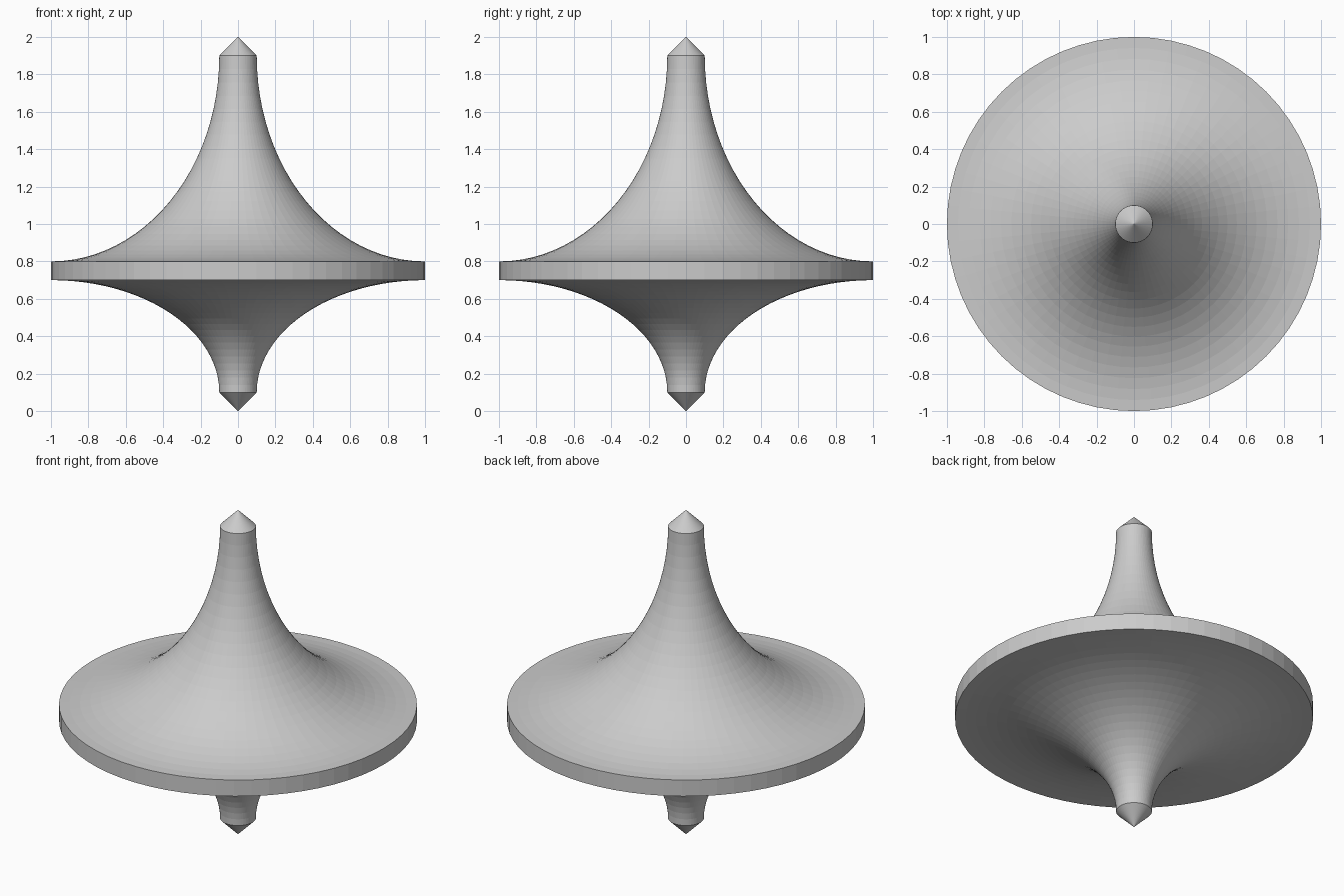
import bpy, bmesh
from math import sin, cos, pi, tau

if "Cube" in bpy.data.objects:
    bpy.data.objects.remove(bpy.data.objects["Cube"])

SEGMENTS = 64   # sides around the axis
STEPS = 24      # points along each concave flare


def flare(z_end, z_rim):
    """Quarter-ellipse from the narrow stem (r 0.1) out to the rim (r 1)."""
    pts = []
    for i in range(STEPS + 1):
        a = i / STEPS * pi / 2
        pts.append((1 - 0.9 * cos(a), z_end + (z_rim - z_end) * sin(a)))
    return pts


def lathe(name, profile, z_bottom, z_top):
    """Spin a radius/height profile around z and close it with pointed tips."""
    bm = bmesh.new()
    rings = [[bm.verts.new((r * cos(tau * k / SEGMENTS), r * sin(tau * k / SEGMENTS), z))
              for k in range(SEGMENTS)] for r, z in profile]
    bottom = bm.verts.new((0, 0, z_bottom))
    top = bm.verts.new((0, 0, z_top))
    for k in range(SEGMENTS):
        n = (k + 1) % SEGMENTS
        for lo, hi in zip(rings, rings[1:]):
            bm.faces.new((lo[k], lo[n], hi[n], hi[k]))
        bm.faces.new((bottom, rings[0][n], rings[0][k]))
        bm.faces.new((top, rings[-1][k], rings[-1][n]))
    mesh = bpy.data.meshes.new(name)
    bm.to_mesh(mesh)
    bm.free()
    obj = bpy.data.objects.new(name, mesh)
    bpy.context.collection.objects.link(obj)
    return obj


# Lower flare, flat rim band, then upper flare back to the stem
profile = flare(0.1, 0.7) + flare(1.9, 0.8)[::-1]
lathe("spinning_top", profile, 0.0, 2.0)
